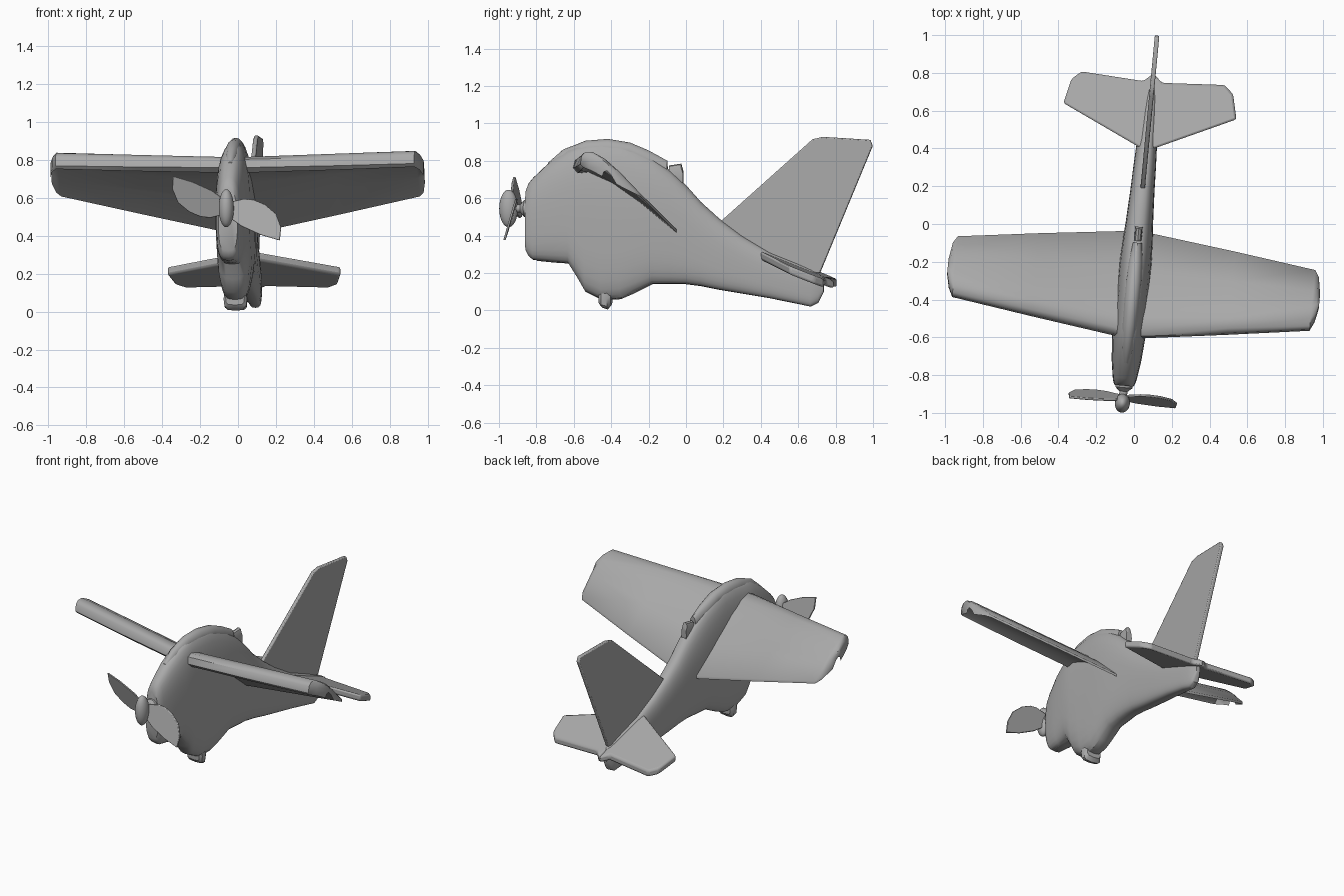
import bpy, bmesh, math
from mathutils import Matrix, Vector

if "Cube" in bpy.data.objects:
    bpy.data.objects.remove(bpy.data.objects["Cube"])

grey = bpy.data.materials.new("plain grey")
grey.use_nodes = True
COLOR = (0.4, 0.4, 0.4, 1)
grey.diffuse_color = COLOR
grey.node_tree.nodes["Principled BSDF"].inputs["Base Color"].default_value = COLOR

# The whole aircraft is yawed a little about the vertical axis
PLACE = Matrix.Translation((0.028, 0, 0)) @ Matrix.Rotation(math.radians(-5.4), 4, 'Z')


def finish(name, bm, angle=35):
    bmesh.ops.recalc_face_normals(bm, faces=bm.faces)
    mesh = bpy.data.meshes.new(name)
    bm.to_mesh(mesh)
    bm.free()
    mesh.materials.append(grey)
    ob = bpy.data.objects.new(name, mesh)
    bpy.context.collection.objects.link(ob)
    ob.matrix_world = PLACE
    bpy.ops.object.select_all(action='DESELECT')
    ob.select_set(True)
    bpy.context.view_layer.objects.active = ob
    bpy.ops.object.shade_smooth_by_angle(angle=math.radians(angle))
    return ob


def loft(name, rings, angle=35):
    """Skin a list of equal-length rings and cap both ends."""
    bm = bmesh.new()
    loops = [[bm.verts.new(p) for p in ring] for ring in rings]
    for a, b in zip(loops, loops[1:]):
        for i in range(len(a)):
            j = (i + 1) % len(a)
            bm.faces.new((a[i], a[j], b[j], b[i]))
    bm.faces.new(loops[0])
    bm.faces.new(loops[-1])
    return finish(name, bm, angle)


def oval(y, low, high, half, power=2.5, n=28, base=None):
    """Rounded upright section at y; base sets how square the lower half is."""
    mid, tall, ring = (low + high) / 2, (high - low) / 2, []
    for i in range(n):
        a = 2 * math.pi * i / n
        c, s = math.cos(a), math.sin(a)
        e = 2 / (base if base and s < 0 else power)
        ring.append((half * math.copysign(abs(c) ** e, c), y,
                     mid + tall * math.copysign(abs(s) ** e, s)))
    return ring


def plate(name, outline, thick, to_3d, bevel):
    """Extrude a flat outline evenly to both sides."""
    rings = [[to_3d(u, v, s * thick / 2) for u, v in outline] for s in (-1, 1)]
    mod = loft(name, rings).modifiers.new("soft edges", 'BEVEL')
    mod.width, mod.segments = bevel, 2


# Fuselage: deep, narrow body tapering to the tail (y, bottom, top, half width)
BODY = [(-.86, .32, .64, .05), (-.845, .29, .68, .058), (-.82, .27, .71, .064),
        (-.73, .26, .795, .078), (-.63, .25, .86, .086), (-.58, .17, .88, .09),
        (-.54, .10, .89, .09), (-.45, .055, .9, .09), (-.35, .06, .895, .088),
        (-.28, .09, .87, .088), (-.18, .14, .82, .085), (-.08, .14, .745, .079),
        (0, .14, .67, .073), (.08, .13, .58, .069), (.18, .11, .49, .064),
        (.3, .09, .40, .06), (.45, .065, .31, .053), (.6, .035, .25, .042),
        (.67, .02, .22, .035), (.71, .04, .20, .028), (.74, .10, .17, .015)]
loft("fuselage", [oval(*row, base=3.4) for row in BODY])

# Canopy ridge and the small mast behind it
CANOPY = [(-.74, .72, .79, .02), (-.66, .76, .86, .032), (-.54, .8, .907, .04),
          (-.42, .8, .917, .042), (-.3, .8, .897, .042), (-.2, .74, .855, .038),
          (-.1, .68, .80, .025)]
loft("canopy", [oval(*row, power=2.0, n=16) for row in CANOPY])
loft("mast", [oval(y, .66, z, .02, 3, 12) for y, z in ((-.09, .775), (-.025, .785), (-.015, .75))])

# Bottom skid and the chin intake
loft("skid", [oval(y, z, .12, w, 4, 12) for y, z, w in
              ((-.465, .035, .05), (-.45, .015, .062), (-.42, .005, .062), (-.4, .03, .05))])
loft("chin_intake", [oval(y, z, .45, w, 3, 16) for y, z, w in
                     ((-.83, .29, .035), (-.8, .265, .045), (-.7, .255, .05), (-.55, .25, .05))])

# Cambered wings (distance along the chord, height above it)
AEROFOIL = [(0, 0), (.02, .05), (.08, .083), (.2, .105), (.4, .103), (.65, .073),
            (1, .01), (1, -.008), (.65, .035), (.38, .05), (.15, .03), (.05, -.01)]


def section(x, y0, z0, y1, z1, fat):
    return [(x, y0 + (y1 - y0) * t, z0 + (z1 - z0) * t + h * fat) for t, h in AEROFOIL]


for side, label in ((1, "left"), (-1, "right")):
    lift = .006 * side
    loft(label + "_wing", [
        section(0, -.60, .76, -.04, .42, 1),
        section(side * .08, -.60, .76, -.045, .425, 1),
        section(side * .52, -.54, .766 + lift / 2, -.098, .52, 1),
        section(side * .95, -.478, .775 + lift, -.155, .615, .95),
        section(side * .973, -.43, .757 + lift, -.19, .635, .85),
        section(side * .988, -.36, .72 + lift, -.28, .68, .75)], 50)

    # Tailplane half, sloping down to the rear
    outline = [(0, .39), (.05, .41), (.46, .60), (.43, .73), (.38, .775), (.05, .755), (0, .80)]
    plate(label + "_tailplane", outline, .045,
          lambda u, v, t, s=side: (s * u, v, .295 - (v - .4) * .4 + t), .012)

# Fin
FIN = [(.18, .47), (.68, .915), (.735, .928), (.99, .912), (1.003, .88), (.72, .2), (.5, .2), (.3, .3)]
plate("fin", FIN, .024, lambda u, v, t: (t, u, v), .006)

# Spinner and shaft
HUB = Vector((0, -.953, .545))
bm = bmesh.new()
bmesh.ops.create_uvsphere(bm, u_segments=24, v_segments=14, radius=1,
                          matrix=Matrix.Translation(HUB) @ Matrix.Diagonal((.04, .05, .1, 1)))
finish("spinner", bm, 60)
loft("shaft", [oval(y, HUB.z - r, HUB.z + r, r, 2, 16)
               for y, r in ((-.93, .02), (-.89, .022), (-.87, .045), (-.84, .05))])

# Two propeller blades, twisted so that one edge leads
BLADE = [(0, .03), (.09, .05), (.14, .045), (.2, .02), (.26, -.03), (.288, -.1),
         (.283, -.17), (.18, -.14), (.08, -.095), (0, -.04)]
for label, turn in (("right", -1), ("left", 1)):
    plate(label + "_blade", BLADE, .012,
          lambda u, v, t, s=turn: (u * s, HUB.y + .03 + t + .28 * (v + .28 * u), HUB.z + v * s),
          .003)
